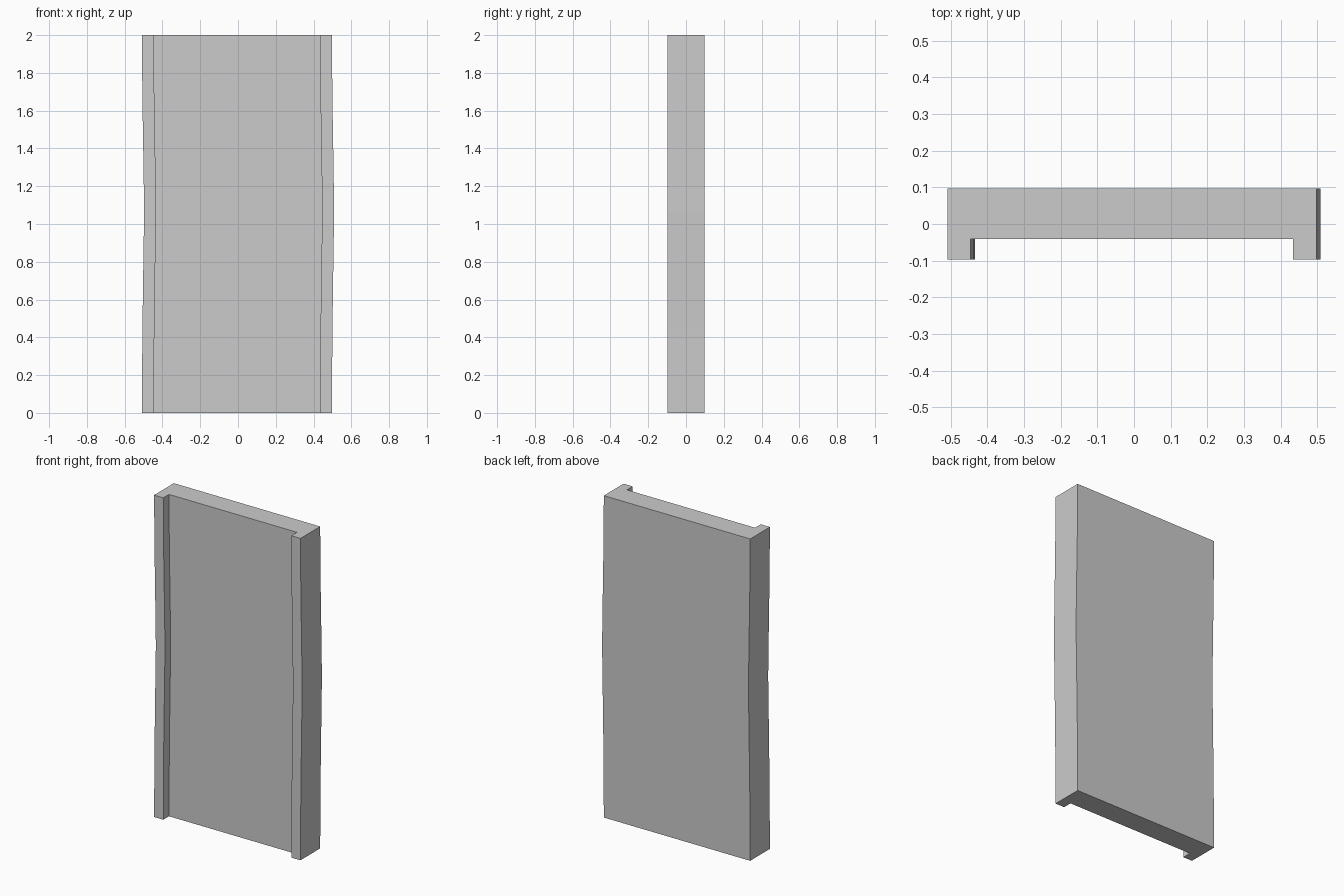
import bpy, bmesh

if "Cube" in bpy.data.objects:
    bpy.data.objects.remove(bpy.data.objects["Cube"])

# Channel cross-section (x, y): flat panel with a lip along each front edge
profile = [(-0.509, 0.097), (-0.509, -0.097), (-0.446, -0.097), (-0.446, -0.041),
           (0.434, -0.041), (0.434, -0.097), (0.497, -0.097), (0.497, 0.097)]

# Slight sideways bow along the height (z, x shift)
bow = [(0, 0), (0.45, 0.003), (0.8, 0.008), (1.07, 0.012),
       (1.35, 0.008), (1.65, 0.003), (2, 0)]

bm = bmesh.new()
rings = [[bm.verts.new((x + dx, y, z)) for x, y in profile] for z, dx in bow]
n = len(profile)

# Side walls between successive rings
for low, high in zip(rings, rings[1:]):
    for i in range(n):
        j = (i + 1) % n
        bm.faces.new((low[i], low[j], high[j], high[i]))

# End caps
bm.faces.new(rings[0][::-1])
bm.faces.new(rings[-1])
bmesh.ops.recalc_face_normals(bm, faces=bm.faces)

mesh = bpy.data.meshes.new("lipped_panel")
bm.to_mesh(mesh)
bm.free()
panel = bpy.data.objects.new("lipped_panel", mesh)
bpy.context.collection.objects.link(panel)
